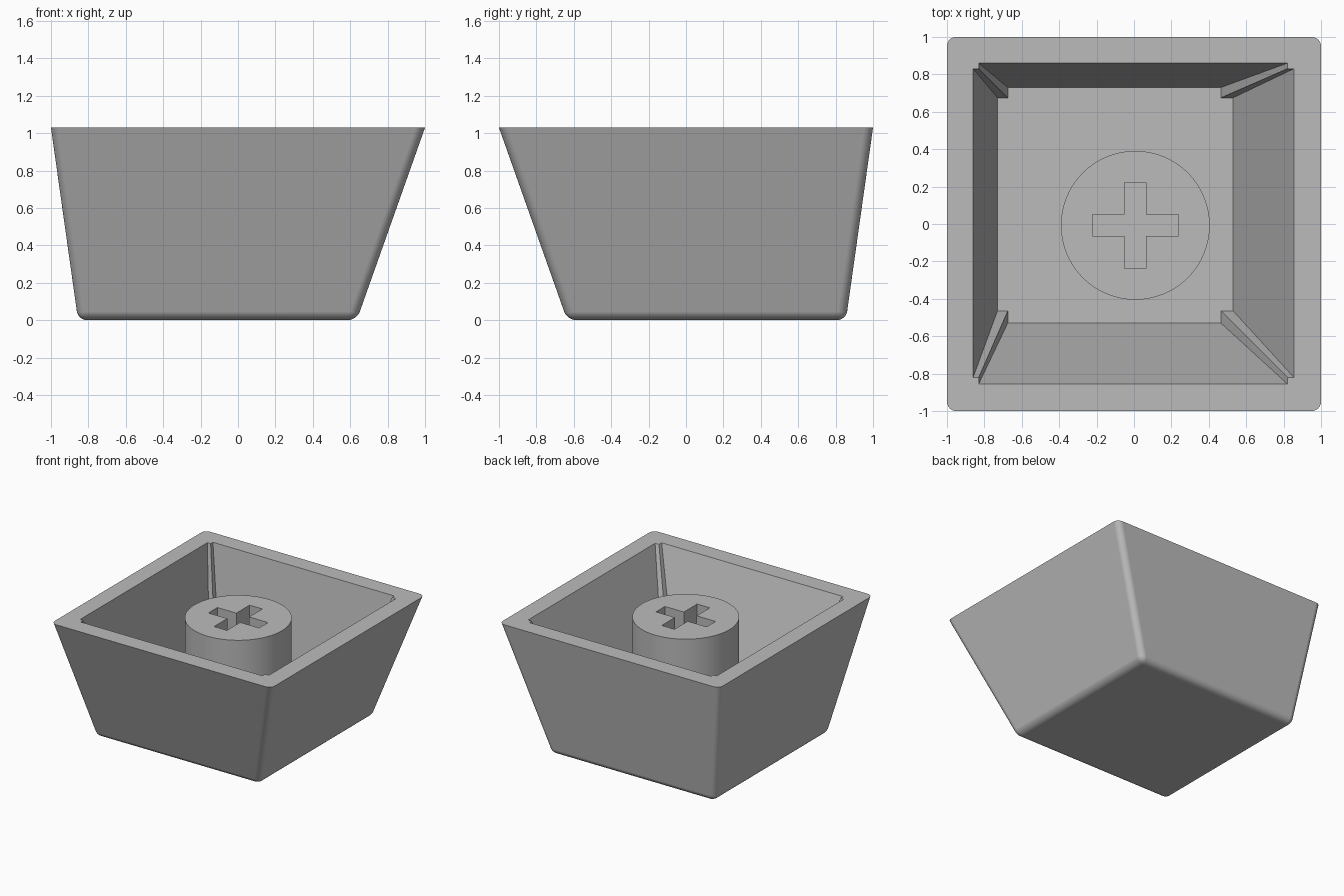
import bpy
import bmesh
import math

if "Cube" in bpy.data.objects:
    bpy.data.objects.remove(bpy.data.objects["Cube"], do_unlink=True)

RIM_Z = 1.03
FLOOR_Z = 0.11
STEM_Z = 0.965
STEM_CENTRE = 0.007

grey = bpy.data.materials.new("plain grey")
grey.use_nodes = True
colour = (0.5, 0.5, 0.5, 1)
grey.diffuse_color = colour
grey.node_tree.nodes["Principled BSDF"].inputs["Base Color"].default_value = colour


def plus_loop(bm, xs, ys, z):
    """Ring of twelve vertices: a rectangle with its four corners notched."""
    order = [(1, 0), (2, 0), (2, 1), (3, 1), (3, 2), (2, 2),
             (2, 3), (1, 3), (1, 2), (0, 2), (0, 1), (1, 1)]
    return [bm.verts.new((xs[i], ys[j], z)) for i, j in order]


def ring_edges(bm, ring):
    result = []
    for a, b in zip(ring, ring[1:] + ring[:1]):
        result.append(bm.edges.get((a, b)) or bm.edges.new((a, b)))
    return result


def loft(bm, lower, upper):
    """Side walls, facing outward when the rings run anticlockwise."""
    n = len(lower)
    for i in range(n):
        k = (i + 1) % n
        bm.faces.new((lower[i], lower[k], upper[k], upper[i]))


def fill_between(bm, outer_edges, inner_edges):
    """Flat upward-facing surface between two rings."""
    made = bmesh.ops.triangle_fill(bm, edges=outer_edges + inner_edges,
                                   use_beauty=True, normal=(0, 0, 1))
    for f in made["geom"]:
        if isinstance(f, bmesh.types.BMFace):
            f.normal_update()
            if f.normal.z < 0:
                f.normal_flip()


def finish(bm, name):
    mesh = bpy.data.meshes.new(name)
    bm.to_mesh(mesh)
    bm.free()
    mesh.materials.append(grey)
    obj = bpy.data.objects.new(name, mesh)
    bpy.context.collection.objects.link(obj)
    bpy.ops.object.select_all(action="DESELECT")
    obj.select_set(True)
    bpy.context.view_layer.objects.active = obj
    bpy.ops.object.shade_smooth_by_angle(angle=math.radians(30))
    weighted = obj.modifiers.new("flat_walls", "WEIGHTED_NORMAL")
    weighted.keep_sharp = True
    return obj


# Cap shell: skewed tapered block, rounded on its corners and underside
bm = bmesh.new()
lower = [bm.verts.new((x, y, 0)) for x, y in
         [(-0.855, -0.635), (0.635, -0.635), (0.635, 0.855), (-0.855, 0.855)]]
upper = [bm.verts.new((x, y, RIM_Z)) for x, y in
         [(-1, -1), (1, -1), (1, 1), (-1, 1)]]
loft(bm, lower, upper)
bm.faces.new(lower[::-1])
bm.faces.new(upper)
rounded = [e for e in bm.edges if min(v.co.z for v in e.verts) < 0.01]
bmesh.ops.bevel(bm, geom=rounded, offset=0.048, offset_type="OFFSET",
                segments=6, profile=0.5, affect="EDGES")

# Open the top, then add the cavity with a square rib in each corner
top = max(bm.faces, key=lambda f: f.calc_center_median().z)
rim_edges = list(top.edges)
bmesh.ops.delete(bm, geom=[top], context="FACES_ONLY")
mouth = plus_loop(bm, (-0.86, -0.83, 0.82, 0.855),
                  (-0.855, -0.82, 0.83, 0.86), RIM_Z)
floor = plus_loop(bm, (-0.73, -0.675, 0.465, 0.53),
                  (-0.53, -0.465, 0.675, 0.73), FLOOR_Z)
loft(bm, mouth, floor)
bm.faces.new(floor)
fill_between(bm, rim_edges, ring_edges(bm, mouth))
finish(bm, "cap_shell")

# Stem: round post with a cross-shaped socket
bm = bmesh.new()
base_ring, top_ring = [], []
SIDES = 64
for i in range(SIDES):
    a = math.tau * i / SIDES
    x = STEM_CENTRE + 0.398 * math.cos(a)
    y = -STEM_CENTRE + 0.398 * math.sin(a)
    base_ring.append(bm.verts.new((x, y, FLOOR_Z)))
    top_ring.append(bm.verts.new((x, y, STEM_Z)))
loft(bm, base_ring, top_ring)
steps = (-0.23, -0.058, 0.058, 0.23)
xs = [STEM_CENTRE + s for s in steps]
ys = [-STEM_CENTRE + s for s in steps]
socket_top = plus_loop(bm, xs, ys, STEM_Z)
socket_base = plus_loop(bm, xs, ys, FLOOR_Z)
loft(bm, socket_top, socket_base)
fill_between(bm, ring_edges(bm, top_ring), ring_edges(bm, socket_top))
finish(bm, "stem")
